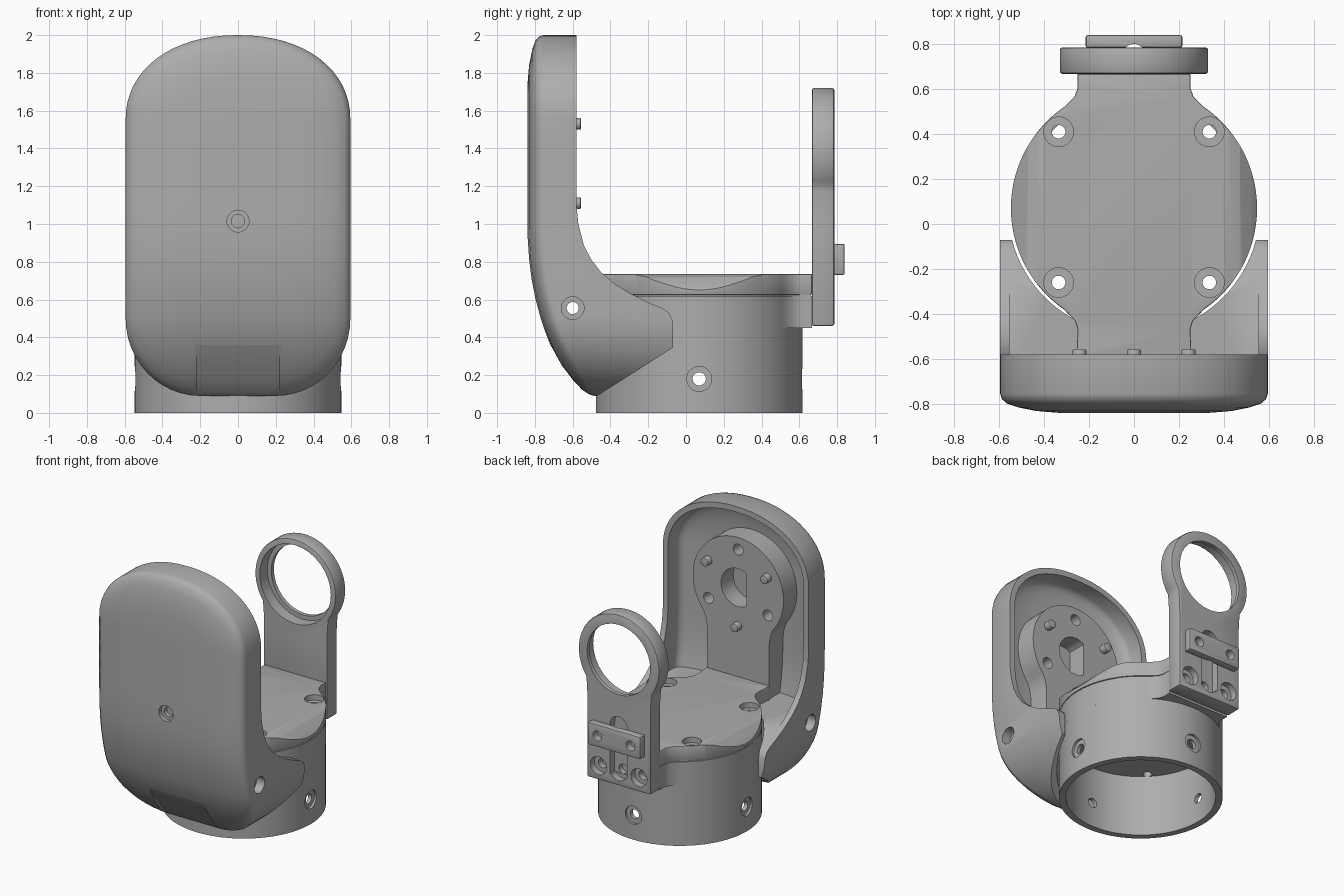
import bpy, bmesh
from math import sin, cos, pi, radians

cube = bpy.data.objects.get("Cube")
if cube:
    bpy.data.objects.remove(cube, do_unlink=True)

GREY = (0.42, 0.42, 0.42, 1)
grey = bpy.data.materials.new("mid grey")
grey.use_nodes = True
grey.diffuse_color = GREY
grey.node_tree.nodes["Principled BSDF"].inputs["Base Color"].default_value = GREY

CY = 0.07      # base centre in y
R = 0.547      # base radius
HEAD_Z = 1.39  # height of the joint axis


def make(name, verts, faces):
    bm = bmesh.new()
    vs = [bm.verts.new(v) for v in verts]
    for f in faces:
        bm.faces.new([vs[i] for i in f])
    bmesh.ops.recalc_face_normals(bm, faces=bm.faces)
    me = bpy.data.meshes.new(name)
    bm.to_mesh(me)
    bm.free()
    me.materials.append(grey)
    ob = bpy.data.objects.new(name, me)
    bpy.context.collection.objects.link(ob)
    return ob


def apply(ob, mod):
    bpy.context.view_layer.objects.active = ob
    bpy.ops.object.modifier_apply(modifier=mod.name)


def prism(name, pts, axis, lo, hi, bevel=0):
    """Extrude a 2D outline along an axis."""
    place = {"x": lambda p, t: (t, *p), "y": lambda p, t: (p[0], t, p[1]),
             "z": lambda p, t: (*p, t)}[axis]
    n = len(pts)
    faces = [range(n), range(n, 2 * n)]
    faces += [(i, (i + 1) % n, (i + 1) % n + n, i + n) for i in range(n)]
    ob = make(name, [place(p, t) for t in (lo, hi) for p in pts], faces)
    if bevel:
        mod = ob.modifiers.new("bevel", "BEVEL")
        mod.width, mod.segments, mod.limit_method = bevel, 2, "ANGLE"
        mod.angle_limit = radians(50)
        apply(ob, mod)
    return ob


def circle(a, b, r, n=32):
    return [(a + r * cos(2 * pi * i / n), b + r * sin(2 * pi * i / n)) for i in range(n)]


def cut(ob, cutter, op="DIFFERENCE"):
    mod = ob.modifiers.new("cut", "BOOLEAN")
    mod.operation, mod.solver, mod.object = op, "EXACT", cutter
    apply(ob, mod)
    bpy.data.objects.remove(cutter, do_unlink=True)


def drill(ob, a, b, r, axis, lo, hi):
    cut(ob, prism("drill", circle(a, b, r), axis, lo, hi))


def mirrored(right):
    """Close a right-hand outline with its mirror image in x."""
    return right + [(-x, v) for x, v in reversed(right) if x > 1e-6]


def keyhole(half, bottom, r):
    """Straight stem flaring into a round head."""
    p2 = (r * cos(radians(-35)), HEAD_Z + r * sin(radians(-35)))
    p0, p1 = (half, 1.0), (half, 1.12)
    pts = [(half, bottom)]
    for i in range(6):
        t = i / 6
        pts.append(tuple((1 - t) ** 2 * a + 2 * t * (1 - t) * b + t * t * c
                         for a, b, c in zip(p0, p1, p2)))
    for i in range(25):
        a = radians(-35 + 125 * i / 24)
        pts.append((r * cos(a), HEAD_Z + r * sin(a)))
    return mirrored(pts)


# ---- front shield: lofted dome, trimmed to its side profile and hollowed
def front_y(z):
    return -0.84 + 0.27 * (max(0, 1.05 - z) / 0.96) ** 2.4


def shield_outline(d):
    """Right half, from bottom to top centre, inset by d."""
    pts = []
    for i in range(13):
        a = pi / 2 * i / 12
        pts.append((0.2 + (0.395 - d) * sin(a), 0.5 - (0.41 - d) * cos(a)))
    pts += [(0.595 - d, 0.5 + 1.05 * i / 10) for i in range(1, 10)]
    for i in range(17):
        a = pi / 2 * i / 16
        x = 0 if i == 16 else (0.595 - d) * cos(a) ** (2 / 2.15)
        pts.append((x, 1.55 + (0.45 - d) * sin(a) ** (2 / 2.15)))
    return pts


def shield_solid(name, inset, offset, back):
    rings = [[(x, back, z) for x, z in mirrored(shield_outline(inset))]]
    for d, depth in ((0, .085), (.008, .062), (.03, .042), (.08, .025), (.16, .009), (.27, 0)):
        rings.append([(x, front_y(z) + depth + offset, z)
                      for x, z in mirrored(shield_outline(inset + d))])
    n = len(rings[0])
    faces = [range(n)]
    for k in range(len(rings) - 1):
        for i in range(n):
            j = (i + 1) % n
            faces.append((k * n + i, k * n + j, k * n + n + j, k * n + n + i))
    o = (len(rings) - 1) * n
    for i in range(n // 2):
        strip = [o + i, o + i + 1, o + n - 2 - i, o + n - 1 - i]
        faces.append(list(dict.fromkeys(strip)))
    return make(name, [v for r in rings for v in r], faces)


shield = shield_solid("front_shield", 0, 0, 0.1)
side = [(-.58, 2.1), (-.58, 1.1), (-.57, 1.0), (-.54, .885), (-.5, .81), (-.45, .745),
        (-.38, .685), (-.3, .635), (-.2, .585), (-.13, .557), (-.09, .53), (-.07, .49),
        (-.07, .345), (-.47, .09), (-.5, 0), (-1, 0), (-1, 2.1)]
cut(shield, prism("side_profile", side, "x", -1, 1), "INTERSECT")
# the hollow stops at a floor level with the side wings
hollow = shield_solid("hollow", 0.042, 0.07, 0.3)
cut(hollow, prism("floor", [(-1, -1), (1, -1), (1, 1), (-1, 1)], "z", -1, 0.635))
cut(shield, hollow)
cut(shield, prism("clearance", circle(0, CY, 0.56, 96), "z", -1, 1.2))
chin = [(-.725, .37), (-.648, .26), (-.584, .175), (-.52, .1), (-.9, .1), (-.9, .37)]
cut(shield, prism("chin_recess", chin, "x", -.22, .22))
drill(shield, 0, 1.015, 0.058, "y", -1, -0.81)
drill(shield, 0, 1.015, 0.035, "y", -1, -0.7)
drill(shield, -0.6, 0.555, 0.032, "x", -1, 1)
for s in (-1, 1):
    lo, hi = sorted((s * 0.53, s))
    drill(shield, -0.6, 0.555, 0.06, "x", lo, hi)

# ---- motor mount inside the shield, with pegs and screw holes
mount = prism("motor_mount", keyhole(0.252, 0.6, 0.37), "y", -0.78, -0.607)
d_hole = [(max(x, -0.07), z) for x, z in circle(0, HEAD_Z, 0.14)]
cut(mount, prism("shaft_hole", d_hole, "y", -0.75, -0.5))
for k in range(3):
    a = radians(-90 + 120 * k)
    x, z = 0.28 * cos(a), 0.28 * sin(a)
    prism("mount_peg", circle(x, HEAD_Z + z, 0.031, 20), "y", -0.63, -0.557, 0.005)
    drill(mount, -x, HEAD_Z - z, 0.04, "y", -0.72, -0.5)

# ---- base tube, open below
tube = prism("base_tube", circle(0, CY, R, 96), "z", 0, 0.45)
cut(tube, prism("bore", circle(0, CY, 0.5, 96), "z", -0.1, 0.6))
for c, axis in ((CY, "x"), (0, "y")):
    mid = 0 if axis == "x" else CY
    drill(tube, c, 0.18, 0.035, axis, -1, 1)
    for s in (-1, 1):
        lo, hi = sorted((mid + s * 0.528, mid + s))
        drill(tube, c, 0.18, 0.066, axis, lo, hi)

# ---- collar and lid share one outline: disc with front and back tabs
plan = [(0.26, -0.61), (0.255, -0.57), (0.25, -0.47), (0.262, -0.43)]
for i in range(41):
    a = radians(-55.4 + 110.8 * i / 40)
    plan.append((R * cos(a), CY + R * sin(a)))
plan = mirrored(plan + [(0.265, 0.565), (0.25, 0.605), (0.25, 0.667)])
collar = prism("base_collar", [(x, max(y, -0.565)) for x, y in plan], "z", 0.45, 0.619)
lid = prism("base_lid", plan, "z", 0.625, 0.735, 0.006)
inner = [(x * 0.985, CY + (y - CY) * 0.985) for x, y in plan]
seam = prism("lid_seam", inner, "z", 0.615, 0.628)
for s in (-1, 1):
    scoop = [(.415, .736), (.47, .72), (.52, .68), (.56, .637), (.7, .637), (.7, .8), (.415, .8)]
    cut(lid, prism("scoop", [(s * x, z) for x, z in scoop], "y", -0.36, 0.5))
    for y in (0.41, -0.26):
        for part in (lid, collar, seam):
            drill(part, s * 0.335, y, 0.03, "z", 0.3, 0.9)
        drill(lid, s * 0.335, y, 0.066, "z", 0.695, 0.9)

# ---- rear arm with bearing ring
arm = prism("rear_arm", keyhole(0.26, 0.46, 0.33), "y", 0.667, 0.785, 0.012)
drill(arm, 0, HEAD_Z, 0.258, "y", 0.5, 1)
drill(arm, 0, HEAD_Z, 0.29, "y", 0.5, 0.755)
slot = [(-.07, .53), (.07, .53)]
slot += [(0.07 * cos(pi * i / 12), 0.9 + 0.07 * sin(pi * i / 12)) for i in range(13)]
cut(arm, prism("slot", slot, "y", 0.73, 0.9))
for x in (-0.165, 0, 0.165):
    drill(arm, x, 0.565, 0.066, "y", 0.735, 0.9)
    drill(arm, x, 0.565, 0.035, "y", 0.69, 0.9)

# ---- cable clamp bar on the arm
bar = prism("clamp_bar", [(-.215, .73), (.215, .73), (.215, .895), (-.215, .895)],
            "y", 0.783, 0.84, 0.01)
drill(bar, 0, 0.75, 0.05, "z", 0.5, 1)
for x in (-0.135, 0.135):
    drill(bar, x, 0.812, 0.036, "y", 0.7, 1)

# ---- smooth shading with sharp edges kept
for ob in bpy.context.scene.objects:
    ob.select_set(ob.type == "MESH")
bpy.context.view_layer.objects.active = shield
bpy.ops.object.shade_smooth_by_angle(angle=radians(30))
